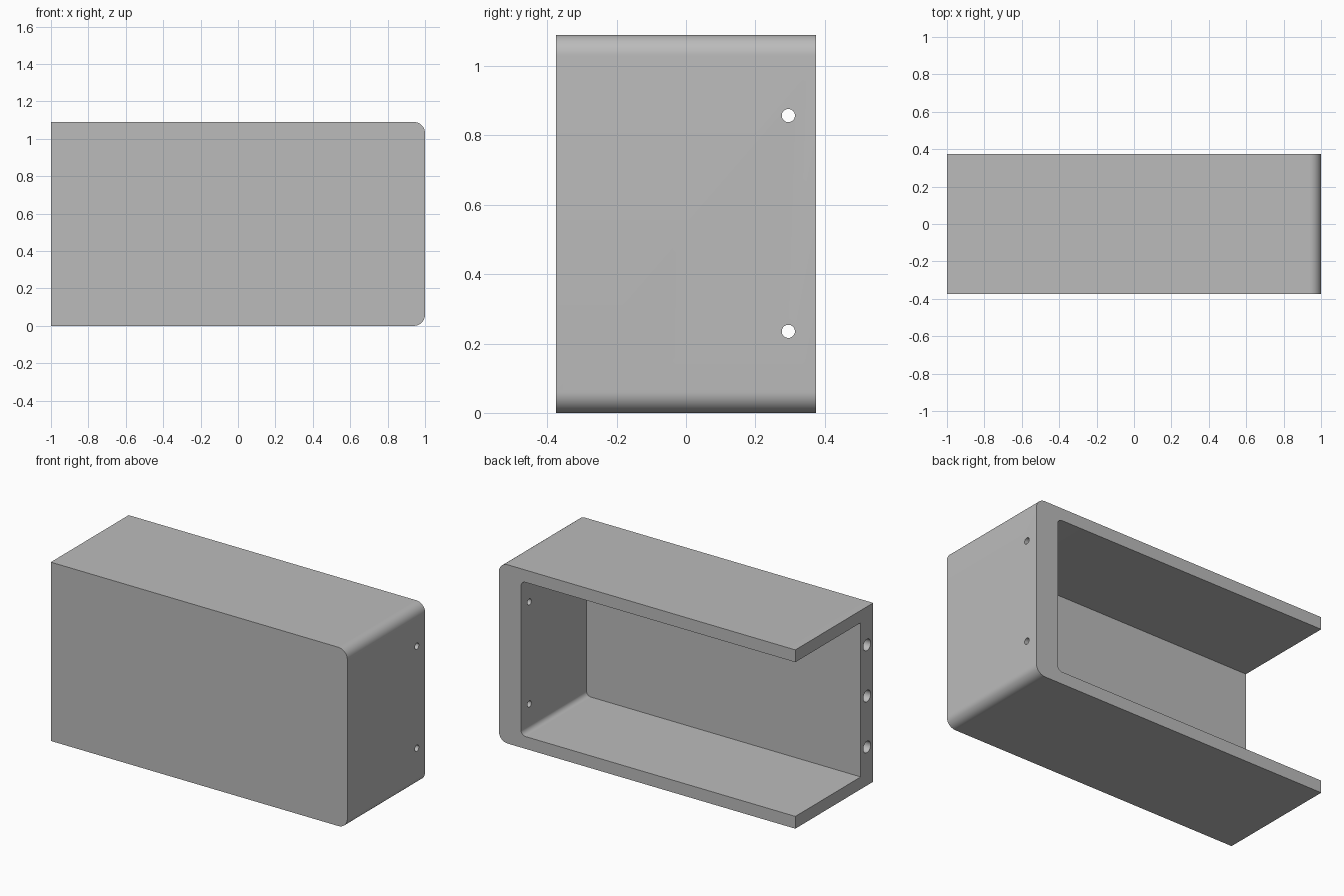
import bpy, bmesh
from math import pi
from mathutils import Matrix, Vector

default_cube = bpy.data.objects.get("Cube")
if default_cube:
    bpy.data.objects.remove(default_cube, do_unlink=True)

WIDTH, DEPTH, HEIGHT = 2.0, 0.75, 1.09
SIDE_WALL, FRONT_WALL, SHELF = 0.15, 0.12, 0.075

grey = bpy.data.materials.new("plain grey")
grey.use_nodes = True
colour = (0.5, 0.5, 0.5, 1)
grey.diffuse_color = colour
grey.node_tree.nodes["Principled BSDF"].inputs["Base Color"].default_value = colour


def make_object(name, bm):
    mesh = bpy.data.meshes.new(name)
    bm.to_mesh(mesh)
    bm.free()
    mesh.materials.append(grey)
    obj = bpy.data.objects.new(name, mesh)
    bpy.context.collection.objects.link(obj)
    return obj


def rounded_box(name, low, high, radius):
    """Box whose two upright-profile corners on the +x end are rounded."""
    low, high = Vector(low), Vector(high)
    bm = bmesh.new()
    bmesh.ops.create_cube(bm, size=1)
    bmesh.ops.scale(bm, vec=high - low, verts=bm.verts)
    bmesh.ops.translate(bm, vec=(low + high) / 2, verts=bm.verts)
    corners = [e for e in bm.edges
               if all(abs(v.co.x - high.x) < 1e-4 for v in e.verts)
               and abs(e.verts[0].co.y - e.verts[1].co.y) > 1e-4]
    bmesh.ops.bevel(bm, geom=corners, offset=radius, segments=12,
                    profile=0.5, affect='EDGES')
    return make_object(name, bm)


def drill(name, x0, x1, y, z, radius):
    """Cylinder along x used to cut a hole."""
    bm = bmesh.new()
    place = Matrix.Translation(((x0 + x1) / 2, y, z)) @ Matrix.Rotation(pi / 2, 4, 'Y')
    bmesh.ops.create_cone(bm, cap_ends=True, segments=32, radius1=radius,
                          radius2=radius, depth=x1 - x0, matrix=place)
    return make_object(name, bm)


# Solid outer block with rounded end
housing = rounded_box("housing", (-WIDTH / 2, -DEPTH / 2, 0),
                      (WIDTH / 2, DEPTH / 2, HEIGHT), 0.06)

# Cavity open to the back and to the -x end
cutters = [rounded_box("cavity_cutter", (-1.2, -DEPTH / 2 + FRONT_WALL, SHELF),
                       (WIDTH / 2 - SIDE_WALL, 0.6, HEIGHT - SHELF), 0.03)]

# Small through holes in the end wall
for z in (0.235, 0.857):
    cutters.append(drill("end_wall_hole_cutter", 0.7, 1.1, 0.295, z, 0.019))

# Blind holes in the open edge of the front wall
for z in (0.235, 0.545, 0.857):
    cutters.append(drill("edge_hole_cutter", -1.1, -0.7,
                         (-DEPTH + FRONT_WALL) / 2, z, 0.035))

bpy.ops.object.select_all(action='DESELECT')
housing.select_set(True)
bpy.context.view_layer.objects.active = housing
for cutter in cutters:
    cutter.hide_render = True
    cut = housing.modifiers.new("cut", 'BOOLEAN')
    cut.operation = 'DIFFERENCE'
    cut.solver = 'EXACT'
    cut.object = cutter
    bpy.ops.object.modifier_apply(modifier=cut.name)
    bpy.data.objects.remove(cutter, do_unlink=True)

bpy.ops.object.shade_smooth_by_angle(angle=pi / 6)
